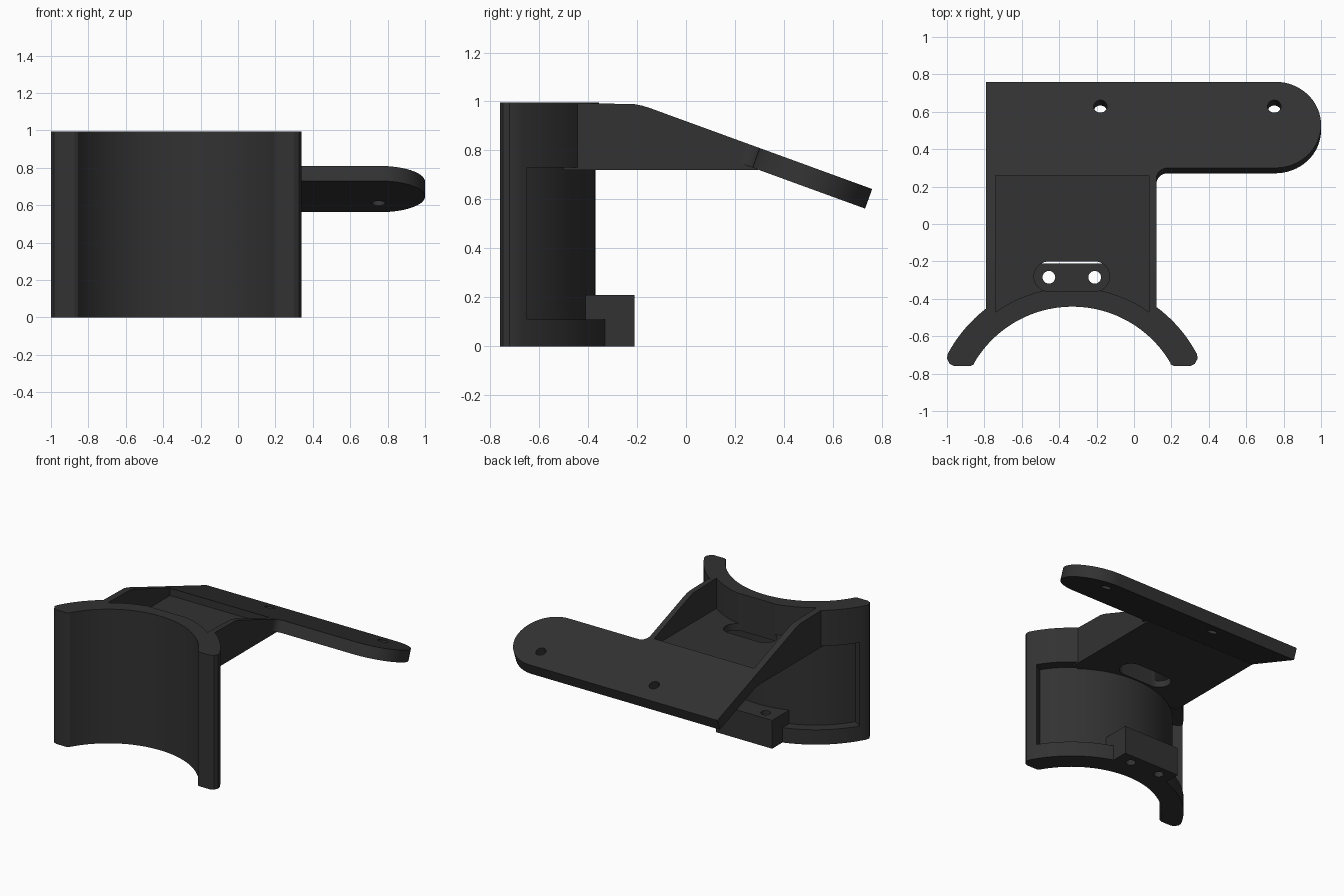
import bpy, bmesh
from math import sin, cos, radians, degrees, acos
from mathutils import Matrix, Vector

cube = bpy.data.objects.get("Cube")
if cube:
    bpy.data.objects.remove(cube, do_unlink=True)

# Single dark plastic material
COLOUR = (0.032, 0.032, 0.032, 1)
plastic = bpy.data.materials.new("dark_plastic")
plastic.use_nodes = True
plastic.diffuse_color = COLOUR
bsdf = plastic.node_tree.nodes["Principled BSDF"]
bsdf.inputs["Base Color"].default_value = COLOUR
bsdf.inputs["Roughness"].default_value = 0.6

CX, CY = -0.33, -1.05      # axis of the curved cradle
LEFT, RIGHT = -0.79, 0.12  # sides of the bracket


def arc(r, a0, a1, n=32, cx=CX, cy=CY):
    angles = [radians(a0 + (a1 - a0) * i / n) for i in range(n + 1)]
    return [(cx + r * cos(a), cy + r * sin(a)) for a in angles]


def prism(name, outline, low, high, matrix=None):
    """Extrude a flat outline between two heights, then place it."""
    bm = bmesh.new()
    face = bm.faces.new([bm.verts.new((x, y, low)) for x, y in outline])
    top = bmesh.ops.extrude_face_region(bm, geom=[face])["geom"]
    moved = [v for v in top if isinstance(v, bmesh.types.BMVert)]
    bmesh.ops.translate(bm, verts=moved, vec=(0, 0, high - low))
    if matrix:
        bm.transform(matrix)
    bmesh.ops.recalc_face_normals(bm, faces=bm.faces)
    mesh = bpy.data.meshes.new(name)
    bm.to_mesh(mesh)
    bm.free()
    mesh.materials.append(plastic)
    obj = bpy.data.objects.new(name, mesh)
    bpy.context.collection.objects.link(obj)
    return obj


def combine(target, tool, operation):
    mod = target.modifiers.new("boolean", "BOOLEAN")
    mod.operation = operation
    mod.solver = "EXACT"
    mod.object = tool
    bpy.context.view_layer.objects.active = target
    bpy.ops.object.modifier_apply(modifier=mod.name)
    bpy.data.objects.remove(tool, do_unlink=True)


def cut(target, tool):
    combine(target, tool, "DIFFERENCE")


def join(target, tool):
    combine(target, tool, "UNION")


# Curved cradle with rounded tips
tip = [(0.67, -0.72), (0.655, -0.748), (0.63, -0.76), (0.545, -0.76), (0.525, -0.75)]
left_tip = [(CX - x, y) for x, y in tip]
right_tip = [(CX + x, y) for x, y in reversed(tip)]
body = prism("cradle_bracket",
             arc(0.755, 28, 152, 48) + left_tip + arc(0.608, 150, 30, 48) + right_tip,
             0, 0.995)

# Recess around the back of the cradle, leaving a rim
cut(body, prism("recess", arc(0.68, 32, 148, 48) + arc(0.95, 148, 32), 0.11, 0.73))

# Sloping bracket: side profile (y, z) extruded along x
profile = [(-0.5, 0.72), (-0.5, 0.995), (-0.21, 0.989), (-0.18, 0.983),
           (-0.15, 0.974), (0.3, 0.81), (0.295, 0.72)]
to_side = Matrix(((0, 0, 1, 0), (1, 0, 0, 0), (0, 1, 0, 0), (0, 0, 0, 1)))
slab = prism("slab", profile, LEFT, RIGHT, to_side)
cut(slab, prism("bore", arc(0.66, 0, 354, 59), 0, 2))
join(body, slab)

# Tilted arm plate with a round end and a filleted inner corner
tilt = Matrix.Translation(Vector((0, 0.3, 0.81))) @ Matrix.Rotation(radians(-20), 4, "X")
R = 0.245
FILLET = 0.06
outline = ([(LEFT, 2 * R), (LEFT, 0), (RIGHT, 0)]
           + arc(FILLET, 180, 90, 8, RIGHT + FILLET, -FILLET)
           + arc(R, -90, 90, 32, 1 - R, R))
arm = prism("arm", outline, -0.085, 0, tilt)
for x in (-0.18, 0.75):
    cut(arm, prism("arm_hole", arc(0.036, 0, 345, 23, x, 0.35), -0.3, 0.3, tilt))
join(body, arm)

# Pocket in the top, bounded in front by the cradle wall
px0, px1, wall = -0.74, 0.08, 0.71
edge = degrees(acos((px1 - CX) / wall))
cut(body, prism("pocket", [(px0, 0.26), (px1, 0.26)] + arc(wall, edge, 180 - edge),
                0.77, 1.5))

# Screw block at the foot of the cradle
half = 0.23
edge = degrees(acos(half / 0.65))
join(body, prism("screw_block",
                 [(CX - half, -0.21), (CX + half, -0.21)] + arc(0.65, edge, 180 - edge),
                 0, 0.21))

# Access slot through the bracket, above two screw holes
slot = (arc(0.08, 90, 270, 16, -0.455, -0.28) + arc(0.08, -90, 90, 16, -0.21, -0.28))
cut(body, prism("access_slot", slot, 0.5, 1.5))
for x in (-0.455, -0.21):
    cut(body, prism("screw_hole", arc(0.034, 0, 345, 23, x, -0.285), -0.2, 0.5))

# Smooth curves, keep the edges crisp
bpy.ops.object.select_all(action="DESELECT")
body.select_set(True)
bpy.context.view_layer.objects.active = body
bpy.ops.object.shade_smooth_by_angle(angle=radians(25))
